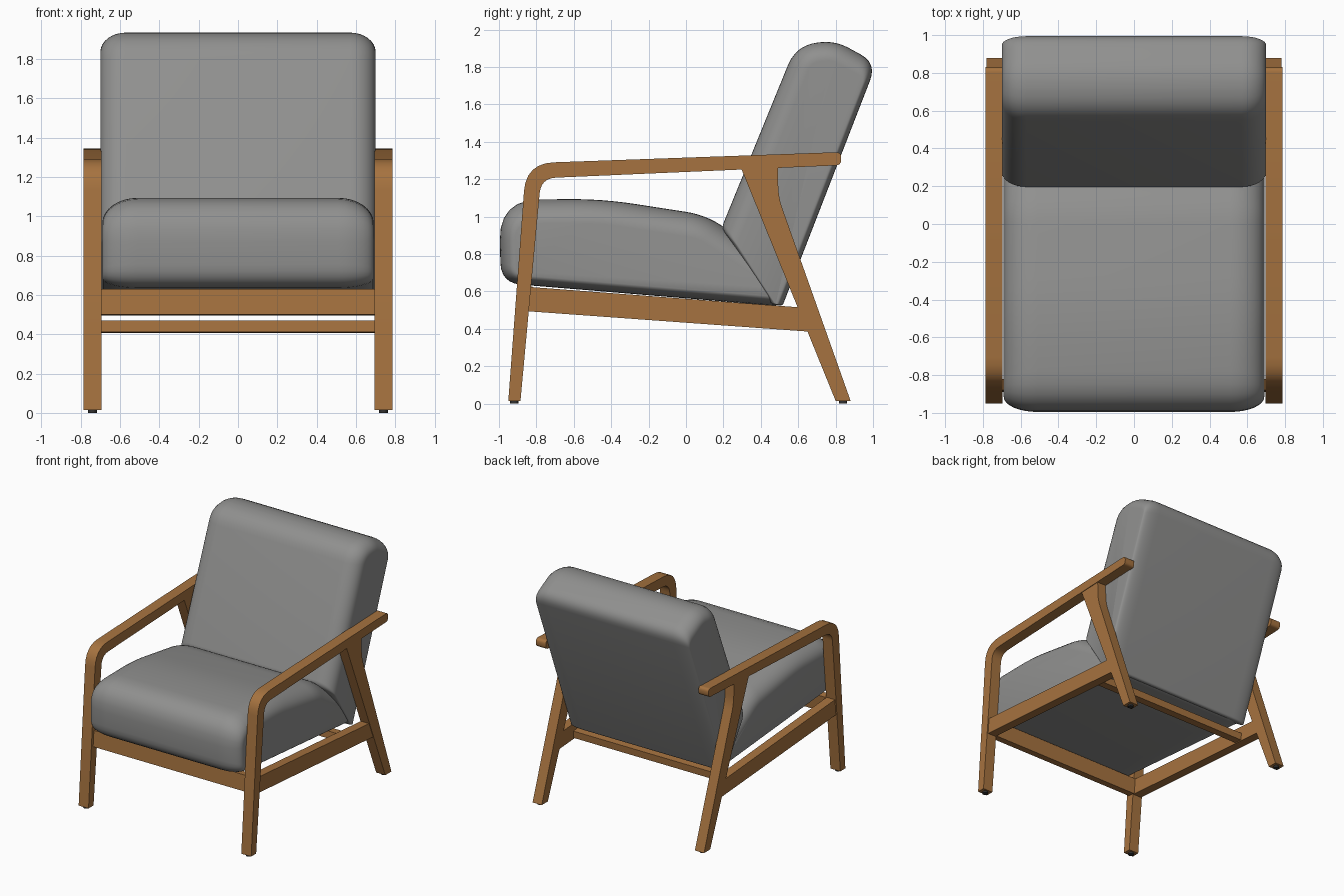
import bpy, bmesh, math
from mathutils import Vector

cube = bpy.data.objects.get("Cube")
if cube:
    bpy.data.objects.remove(cube, do_unlink=True)


def material(name, rgb):
    m = bpy.data.materials.new(name)
    m.use_nodes = True
    m.diffuse_color = (*rgb, 1)
    m.node_tree.nodes["Principled BSDF"].inputs["Base Color"].default_value = (*rgb, 1)
    return m


wood = material("warm wood", (0.38, 0.17, 0.05))
fabric = material("grey fabric", (0.28, 0.28, 0.275))
rubber = material("dark rubber", (0.03, 0.03, 0.03))


def outline(corners, t=0.0, steps=6):
    """Rounded side outline. Corner: y, z, rounding, inset of the edge that follows it."""
    n = len(corners)
    pts = [Vector(c[:2]) for c in corners]
    inset = [t * c[3] if len(c) > 3 else 0 for c in corners]
    normals = []
    for i in range(n):
        d = (pts[(i + 1) % n] - pts[i]).normalized()
        normals.append(Vector((-d.y, d.x)))
    moved = []
    for i in range(n):
        a, b, da, db = normals[i - 1], normals[i], inset[i - 1], inset[i]
        det = a.x * b.y - a.y * b.x
        moved.append(pts[i] + Vector((da * b.y - db * a.y, a.x * db - b.x * da)) / det)
    ring = []
    for i in range(n):
        p, cut = moved[i], corners[i][2] * (1 - 0.6 * t)
        if not cut:
            ring.append(p)
            continue
        start = p + (moved[i - 1] - p).normalized() * cut
        end = p + (moved[(i + 1) % n] - p).normalized() * cut
        for k in range(steps + 1):
            u = k / steps
            ring.append(start * (1 - u) ** 2 + p * 2 * u * (1 - u) + end * u ** 2)
    return ring


def loft(name, rings, mat):
    """Skin a row of side outlines, each given with its x position."""
    bm = bmesh.new()
    rows = [[bm.verts.new((x, p.x, p.y)) for p in ring] for x, ring in rings]
    n = len(rows[0])
    for a, b in zip(rows, rows[1:]):
        for i in range(n):
            j = (i + 1) % n
            bm.faces.new((a[i], a[j], b[j], b[i]))
    bm.faces.new(rows[0])
    bm.faces.new(rows[-1][::-1])
    bmesh.ops.recalc_face_normals(bm, faces=bm.faces)
    mesh = bpy.data.meshes.new(name)
    bm.to_mesh(mesh)
    bm.free()
    mesh.materials.append(mat)
    ob = bpy.data.objects.new(name, mesh)
    bpy.context.collection.objects.link(ob)
    bpy.ops.object.select_all(action="DESELECT")
    ob.select_set(True)
    bpy.context.view_layer.objects.active = ob
    bpy.ops.object.shade_smooth_by_angle(angle=math.radians(35))
    return ob


def board(name, corners, x0, x1, mat=wood):
    ring = outline(corners)
    return loft(name, [(x0, ring), (x1, ring)], mat)


def cushion(name, corners, half_width, roundover, steps=8):
    half = []
    for k in range(steps + 1):
        a = math.pi / 2 * k / steps
        x = half_width - roundover * (1 - math.sin(a))
        half.append((x, outline(corners, 1 - math.cos(a))))
    # half runs from the narrow... side: inset grows towards the outer face
    rings = [(half_width - roundover * (1 - math.sin(math.pi / 2 * k / steps)),
              outline(corners, 1 - math.cos(math.pi / 2 * k / steps))) for k in range(steps + 1)]
    return loft(name, [(-x, r) for x, r in reversed(rings)] + rings, fabric)


# Upholstery
cushion("seat_cushion", [
    (-0.99, 0.645, 0.11, 0.05), (0.52, 0.52, 0.06, 0.0), (0.35, 0.85, 0.03, 0.13),
    (0.10, 1.01, 0.10, 0.13), (-0.45, 1.095, 0.18, 0.13), (-1.0, 1.09, 0.22, 0.08)],
    0.69, 0.18)
cushion("back_cushion", [
    (0.45, 0.54, 0.0, 0.0), (0.515, 0.52, 0.02, 0.03), (1.02, 1.82, 0.10, 0.10),
    (0.80, 1.94, 0.08, 0.10), (0.59, 1.92, 0.12, 0.11), (0.19, 0.94, 0.03, 0.02)],
    0.70, 0.13)

# Side frames
for side, s in (("left", 1), ("right", -1)):
    board(side + "_front_leg_and_arm", [
        (-0.95, 0.015, 0), (-0.885, 0.015, 0), (-0.775, 1.205, 0.08),
        (0.83, 1.275, 0.03), (0.83, 1.345, 0.03), (-0.855, 1.285, 0.15)],
        s * 0.695, s * 0.785)
    board(side + "_back_leg", [
        (0.80, 0.015, 0), (0.88, 0.015, 0), (0.495, 1.10, 0.06),
        (0.49, 1.28, 0), (0.29, 1.27, 0)], s * 0.697, s * 0.78)
    board(side + "_side_rail", [
        (-0.86, 0.495, 0), (0.66, 0.385, 0), (0.605, 0.515, 0), (-0.85, 0.625, 0)],
        s * 0.70, s * 0.775)
    for end, y in (("front", -0.918), ("back", 0.84)):
        bpy.ops.mesh.primitive_cylinder_add(
            vertices=16, radius=0.022, depth=0.02, location=(s * 0.74, y, 0.01))
        pad = bpy.context.object
        pad.name = side + "_" + end + "_foot_pad"
        pad.data.materials.append(rubber)

# Cross rails
board("front_rail", [(-0.89, 0.50, 0), (-0.83, 0.495, 0), (-0.82, 0.625, 0), (-0.88, 0.63, 0)],
      -0.70, 0.70)
board("rear_rail", [(0.39, 0.412, 0), (0.46, 0.407, 0), (0.465, 0.465, 0), (0.395, 0.47, 0)],
      -0.70, 0.70)
